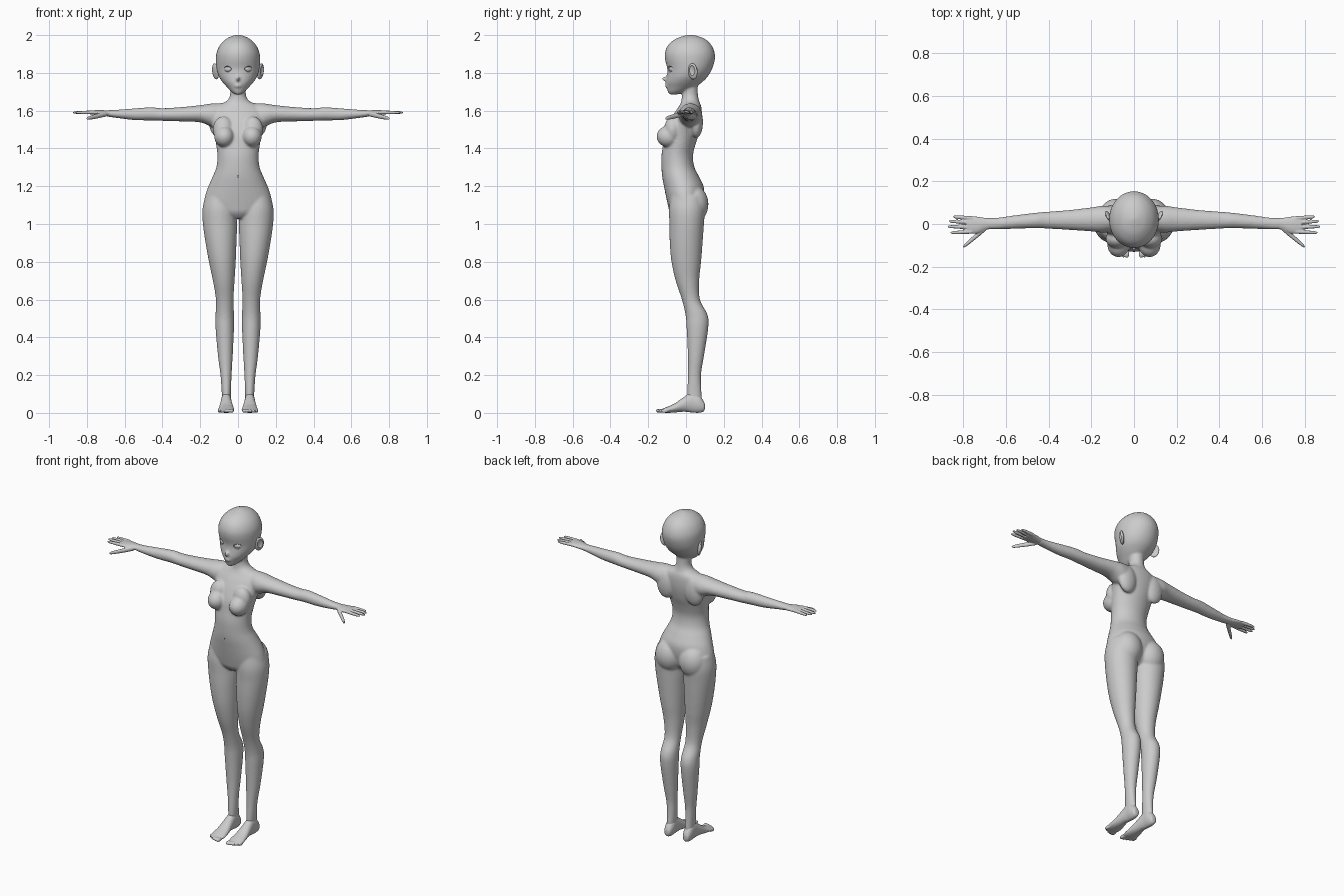
import bpy, bmesh, math
from mathutils import Matrix, Vector

if "Cube" in bpy.data.objects:
    bpy.data.objects.remove(bpy.data.objects["Cube"])

clay = bpy.data.materials.new("grey_clay")
clay.use_nodes = True
GREY = (0.6, 0.6, 0.6, 1)
clay.diffuse_color = GREY
clay.node_tree.nodes["Principled BSDF"].inputs["Base Color"].default_value = GREY


def loft(bm, axis, rows, sides=32, steps=5):
    """Oval tube along an axis; a row is (position, a0, a1, b0, b1)."""
    rows = [Vector(r) for r in rows]
    path = []
    for i in range(len(rows) - 1):
        p1, p2 = rows[i], rows[i + 1]
        p0, p3 = rows[max(i - 1, 0)], rows[min(i + 2, len(rows) - 1)]
        for k in range(steps):
            t = k / steps
            path.append(0.5 * (2 * p1 + (p2 - p0) * t + (2 * p0 - 5 * p1 + 4 * p2 - p3) * t * t
                               + (3 * p1 - p0 - 3 * p2 + p3) * t ** 3))
    path.append(rows[-1])
    rings = []
    for t, a0, a1, b0, b1 in path:
        ring = []
        for j in range(sides):
            w = math.tau * j / sides
            a = (a0 + a1) / 2 + (a1 - a0) / 2 * math.cos(w)
            b = (b0 + b1) / 2 + (b1 - b0) / 2 * math.sin(w)
            co = {"x": (t, a, b), "y": (a, t, b), "z": (a, b, t)}[axis]
            ring.append(bm.verts.new(co))
        rings.append(ring)
    for lo, hi in zip(rings, rings[1:]):
        for j in range(sides):
            n = (j + 1) % sides
            bm.faces.new((lo[j], lo[n], hi[n], hi[j]))
    bm.faces.new(rings[0])
    bm.faces.new(rings[-1])


def ball(bm, at, size, turn=0.0, tilt=0.0):
    m = (Matrix.Translation(at) @ Matrix.Rotation(math.radians(turn), 4, "Z")
         @ Matrix.Rotation(math.radians(tilt), 4, "Y") @ Matrix.Diagonal((*size, 1)))
    bmesh.ops.create_uvsphere(bm, u_segments=28, v_segments=16, radius=1, matrix=m)


def mirror(bm):
    """Copy everything so far to the other side."""
    made = bmesh.ops.duplicate(bm, geom=bm.verts[:] + bm.edges[:] + bm.faces[:])["geom"]
    for v in made:
        if isinstance(v, bmesh.types.BMVert):
            v.co.x = -v.co.x


def finish(bm, name):
    bmesh.ops.recalc_face_normals(bm, faces=bm.faces[:])
    mesh = bpy.data.meshes.new(name)
    bm.to_mesh(mesh)
    bm.free()
    mesh.materials.append(clay)
    ob = bpy.data.objects.new(name, mesh)
    bpy.context.collection.objects.link(ob)
    return ob


def fuse(ob, voxel, rounds, cutter=None):
    """Blend the overlapping shells into one smooth skin."""
    bpy.ops.object.select_all(action="DESELECT")
    bpy.context.view_layer.objects.active = ob
    ob.select_set(True)
    m = ob.modifiers.new("fuse", "REMESH")
    m.mode, m.voxel_size = "VOXEL", voxel
    s = ob.modifiers.new("soften", "SMOOTH")
    s.factor, s.iterations = 0.5, rounds
    if cutter:
        c = ob.modifiers.new("hollows", "BOOLEAN")
        c.operation, c.object = "DIFFERENCE", cutter
    for m in list(ob.modifiers):
        bpy.ops.object.modifier_apply(modifier=m.name)
    bpy.ops.object.shade_smooth_by_angle(angle=math.radians(40))


# Legs
body = bmesh.new()
loft(body, "z", [
    (0.05, .040, .085, .010, .085), (0.10, .037, .086, .006, .083),
    (0.20, .034, .093, .010, .080), (0.30, .028, .106, .010, .095),
    (0.45, .021, .119, .003, .118), (0.52, .021, .119, -.003, .114),
    (0.60, .024, .117, -.022, .074), (0.70, .018, .133, -.055, .070),
    (0.80, .012, .154, -.077, .080), (0.90, .008, .172, -.086, .088),
    (1.00, .005, .186, -.088, .095), (1.08, .010, .188, -.090, .100),
    (1.15, .030, .172, -.080, .090)])
# Arms
loft(body, "x", [
    (.07, -.030, .080, 1.50, 1.640), (.14, -.040, .086, 1.515, 1.638),
    (.20, -.035, .078, 1.538, 1.629), (.30, -.028, .066, 1.543, 1.619),
    (.40, -.022, .058, 1.546, 1.613), (.46, -.020, .053, 1.548, 1.618),
    (.55, -.022, .042, 1.550, 1.612), (.64, -.025, .030, 1.561, 1.605),
    (.70, -.025, .028, 1.570, 1.602)])
# Rounded masses of chest, shoulder blade and hip
ball(body, (.073, -.094, 1.463), (.053, .062, .056))
ball(body, (.078, -.070, 1.500), (.055, .045, .070))
ball(body, (.095, .055, 1.540), (.060, .035, .085))
ball(body, (.080, .042, 1.105), (.084, .077, .098))
mirror(body)
# Torso and neck
loft(body, "z", [(z, -r, r, y0, y1) for z, r, y0, y1 in (
    (1.03, .050, -.060, .040), (1.06, .140, -.085, .070), (1.10, .178, -.096, .085),
    (1.15, .174, -.107, .095), (1.20, .157, -.117, .093), (1.25, .135, -.126, .070),
    (1.30, .115, -.130, .045), (1.36, .109, -.130, .037), (1.42, .116, -.122, .050),
    (1.48, .126, -.112, .070), (1.54, .142, -.088, .082), (1.59, .145, -.060, .084),
    (1.625, .115, -.036, .080), (1.65, .062, -.025, .070), (1.68, .043, -.022, .064),
    (1.72, .042, -.020, .062), (1.78, .040, -.010, .065))])
# Head
loft(body, "z", [(z, -r, r, y0, y1) for z, r, y0, y1 in (
    (1.685, .014, -.088, -.050), (1.70, .036, -.097, .000), (1.725, .059, -.102, .050),
    (1.75, .081, -.106, .085), (1.78, .101, -.102, .115), (1.82, .113, -.099, .138),
    (1.87, .117, -.111, .153), (1.91, .113, -.111, .151), (1.95, .094, -.093, .133),
    (1.98, .063, -.055, .100), (1.995, .032, -.015, .062), (2.002, .008, .015, .032))])
ball(body, (0, -.105, 1.768), (.010, .024, .014))
ball(body, (0, -.100, 1.732), (.020, .012, .012))
body = finish(body, "body")

# Eye sockets and navel
hollow = bmesh.new()
ball(hollow, (.056, -.086, 1.820), (.025, .010, .016), turn=30)
mirror(hollow)
ball(hollow, (0, -.132, 1.250), (.005, .009, .009))
hollow = finish(hollow, "hollow_cutter")
hollow.hide_render = True
fuse(body, .0055, 12, hollow)
bpy.data.objects.remove(hollow)

# Eyes
eyes = bmesh.new()
ball(eyes, (.055, -.077, 1.820), (.022, .008, .013), turn=30)
mirror(eyes)
eyes = finish(eyes, "eyes")
eyes.data.shade_smooth()

# Ears with a hollow in the outer face
ears, dish = bmesh.new(), bmesh.new()
ball(ears, (.119, .036, 1.808), (.011, .029, .044), turn=-32, tilt=8)
ball(dish, (.130, .032, 1.814), (.008, .017, .028), turn=-32, tilt=8)
for b in (ears, dish):
    mirror(b)
ears, dish = finish(ears, "ears"), finish(dish, "ear_cutter")
dish.hide_render = True
fuse(ears, .0035, 3, dish)
bpy.data.objects.remove(dish)

# Hands: palm, four fingers and thumb
hands = bmesh.new()
loft(hands, "x", [
    (.67, -.022, .026, 1.570, 1.602), (.70, -.030, .029, 1.571, 1.602),
    (.73, -.043, .034, 1.574, 1.603), (.76, -.046, .037, 1.578, 1.602),
    (.785, -.042, .034, 1.581, 1.600)])


def finger(root, tip, r):
    rows = []
    for t, k in ((0, 1), (.3, 1), (.6, .9), (.85, .75), (.96, .5), (1, .2)):
        p = Vector(root).lerp(Vector(tip), t)
        rows.append((p.x, p.y - r * k, p.y + r * k, p.z - r * k, p.z + r * k))
    loft(hands, "x", rows, sides=14, steps=3)


for y, tip_x, tip_y in ((.027, .850, .034), (.007, .869, .013), (-.015, .875, -.012), (-.036, .862, -.041)):
    finger((.76, y, 1.591), (tip_x, tip_y, 1.590), .0095)
finger((.695, -.018, 1.583), (.802, -.108, 1.558), .0135)
mirror(hands)
fuse(finish(hands, "hands"), .003, 4)

# Feet with toes
feet = bmesh.new()
loft(feet, "y", [
    (.100, .050, .076, .020, .045), (.092, .042, .084, .006, .065),
    (.065, .035, .090, .000, .100), (.030, .035, .090, .002, .110),
    (-.010, .031, .094, .006, .085), (-.060, .023, .101, .002, .050),
    (-.100, .019, .106, .000, .032), (-.125, .024, .100, .002, .022)])
for i, y in enumerate((-.139, -.137, -.131, -.123, -.113)):
    ball(feet, (.033 + .0162 * i, y, .011), (.0115 - .0007 * i, .021, .011))
mirror(feet)
fuse(finish(feet, "feet"), .004, 4)
